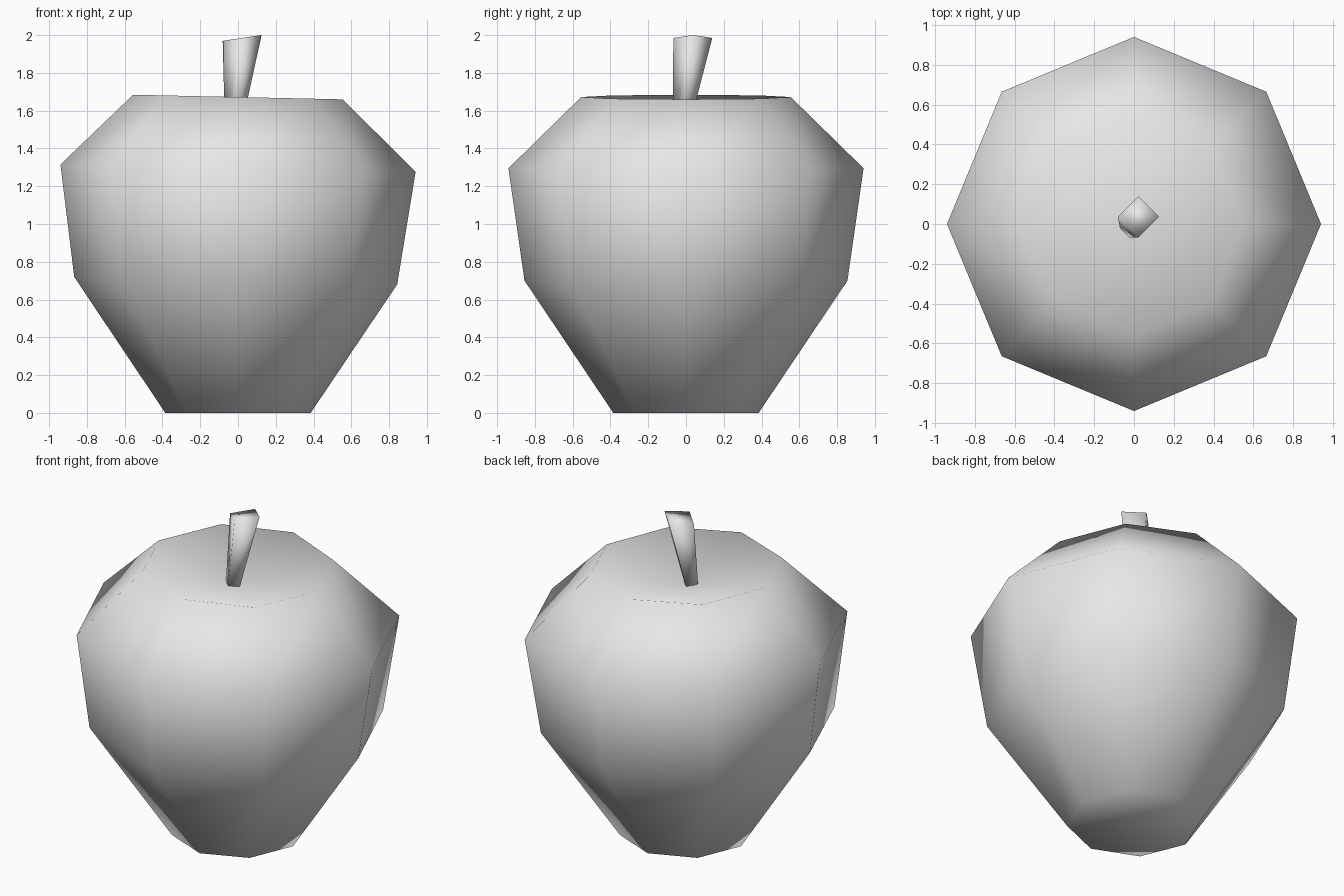
import bpy, bmesh
from math import cos, sin, tau

cube = bpy.data.objects.get("Cube")
if cube:
    bpy.data.objects.remove(cube, do_unlink=True)

grey = bpy.data.materials.new("light grey")
grey.use_nodes = True
colour = (0.8, 0.8, 0.8, 1)
grey.diffuse_color = colour
grey.node_tree.nodes["Principled BSDF"].inputs["Base Color"].default_value = colour


def loft(name, rings, sides, top_dip=None):
    """Skin a stack of tilted rings: (x, y, z, radius, slope along x)."""
    bm = bmesh.new()
    loops = []
    for x, y, z, r, slope in rings:
        loop = []
        for i in range(sides):
            dx, dy = r * cos(tau * i / sides), r * sin(tau * i / sides)
            loop.append(bm.verts.new((x + dx, y + dy, z + slope * dx)))
        loops.append(loop)
    for low, high in zip(loops, loops[1:]):
        for i in range(sides):
            j = (i + 1) % sides
            bm.faces.new((low[i], low[j], high[j], high[i]))
    bm.faces.new(loops[0][::-1])
    if top_dip is None:
        bm.faces.new(loops[-1])
    else:
        centre = bm.verts.new(top_dip)
        for i in range(sides):
            bm.faces.new((loops[-1][i], loops[-1][(i + 1) % sides], centre))
    bmesh.ops.recalc_face_normals(bm, faces=bm.faces)
    for face in bm.faces:
        face.smooth = True
    mesh = bpy.data.meshes.new(name)
    bm.to_mesh(mesh)
    bm.free()
    mesh.materials.append(grey)
    obj = bpy.data.objects.new(name, mesh)
    bpy.context.collection.objects.link(obj)
    return obj


# Eight-sided fruit, leaning slightly, with a hollow in the top
loft("fruit_body", [
    (0, 0, 0, 0.385, 0),
    (-0.012, 0, 0.70, 0.855, -0.023),
    (0, 0, 1.295, 0.94, -0.021),
    (0, 0, 1.672, 0.555, -0.022),
], 8, top_dip=(0, 0, 1.55))

# Four-sided stem that widens upward and leans back
loft("stem", [
    (-0.023, -0.023, 1.54, 0.047, 0),
    (0.022, 0.036, 1.985, 0.103, 0.15),
], 4)
